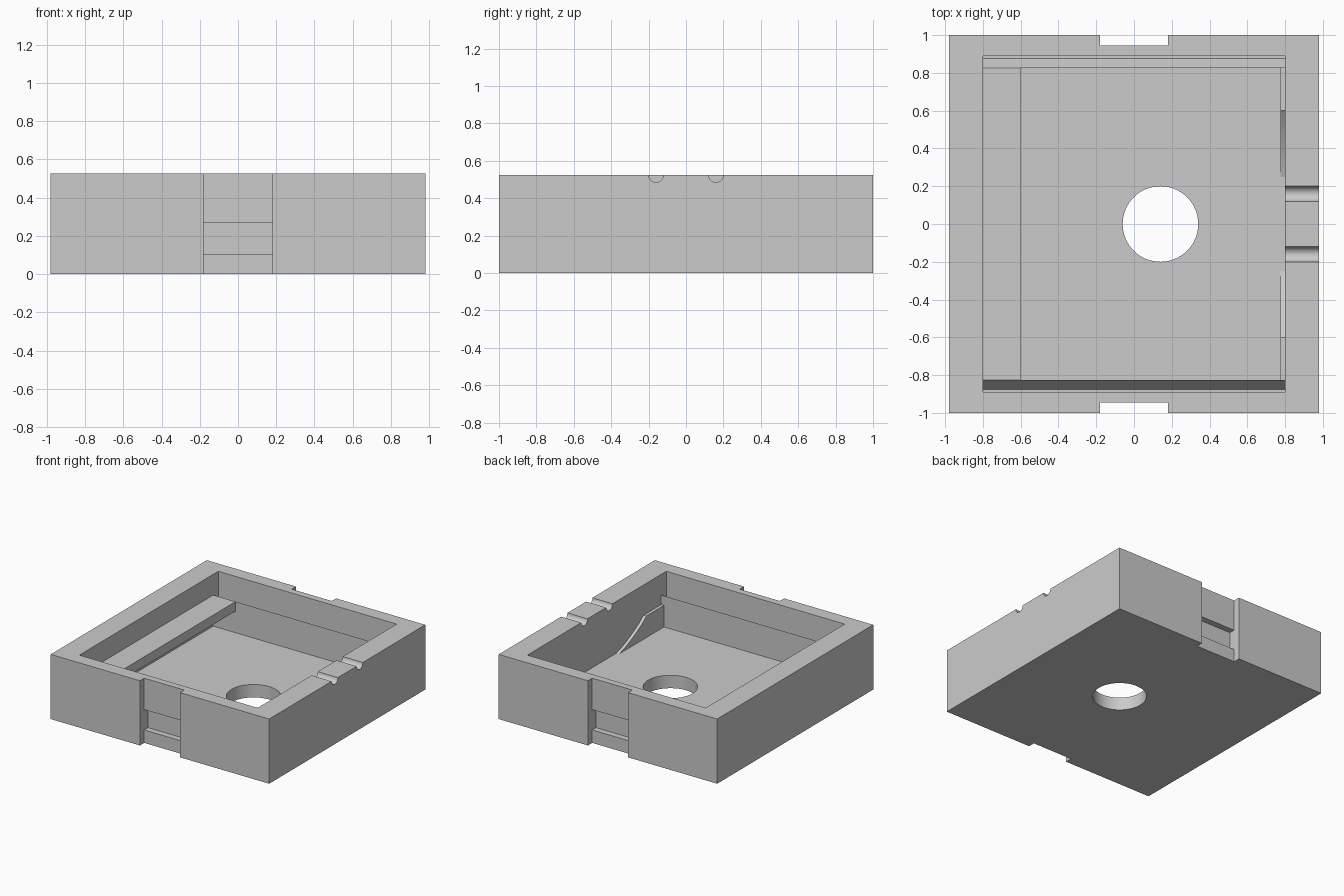
import bpy, bmesh, math
from mathutils import Matrix

cube = bpy.data.objects.get("Cube")
if cube:
    bpy.data.objects.remove(cube, do_unlink=True)

HEIGHT, FLOOR, LEDGE, UNDER = 0.525, 0.105, 0.357, 0.28
IN_X, IN_Y, RIDGE = 0.80, 0.89, 0.825

grey = bpy.data.materials.new("plain_grey")
grey.use_nodes = True
colour = (0.6, 0.6, 0.6, 1)
grey.diffuse_color = colour
grey.node_tree.nodes["Principled BSDF"].inputs["Base Color"].default_value = colour


def finish(name, bm):
    bmesh.ops.recalc_face_normals(bm, faces=bm.faces)
    mesh = bpy.data.meshes.new(name)
    bm.to_mesh(mesh)
    bm.free()
    mesh.materials.append(grey)
    obj = bpy.data.objects.new(name, mesh)
    bpy.context.collection.objects.link(obj)
    return obj


def extrude_yz(name, profile, x0, x1):
    """Sweep a y-z profile from x0 to x1."""
    bm = bmesh.new()
    face = bm.faces.new([bm.verts.new((x0, y, z)) for y, z in profile])
    ext = bmesh.ops.extrude_face_region(bm, geom=[face])
    verts = [v for v in ext["geom"] if isinstance(v, bmesh.types.BMVert)]
    bmesh.ops.translate(bm, verts=verts, vec=(x1 - x0, 0, 0))
    return finish(name, bm)


def box(name, x0, x1, y0, y1, z0, z1):
    return extrude_yz(name, [(y0, z0), (y1, z0), (y1, z1), (y0, z1)], x0, x1)


def cylinder(name, centre, radius, depth, sides, rotation=Matrix.Identity(4)):
    bm = bmesh.new()
    bmesh.ops.create_cone(bm, cap_ends=True, segments=sides, radius1=radius,
                          radius2=radius, depth=depth,
                          matrix=Matrix.Translation(centre) @ rotation)
    return finish(name, bm)


# Tray block with its cavity, drain hole, end notches and wire grooves
tray = box("tray_body", -0.98, 0.98, -1, 1, 0, HEIGHT)
cutters = [box("cavity_cutter", -IN_X, IN_X, -IN_Y, IN_Y, FLOOR, 1),
           cylinder("hole_cutter", (0.14, 0, 0), 0.2, 0.6, 64)]
for s in (-1, 1):
    cutters.append(box("notch_cutter", -0.18, 0.18, *sorted((s * 0.945, s * 1.1)), -0.1, 1))
    cutters.append(box("latch_cutter", -0.18, 0.18, *sorted((s * 0.896, s * 1.1)), FLOOR, 0.27))
    cutters.append(cylinder("groove_cutter", (0.9, s * 0.16, HEIGHT), 0.04, 0.4, 32,
                            Matrix.Rotation(math.pi / 2, 4, "Y")))

bpy.context.view_layer.objects.active = tray
for cutter in cutters:
    mod = tray.modifiers.new("cut", "BOOLEAN")
    mod.operation, mod.solver, mod.object = "DIFFERENCE", "EXACT", cutter
    bpy.ops.object.modifier_apply(modifier=mod.name)
    bpy.data.objects.remove(cutter, do_unlink=True)

# Ledges along the end walls, tops falling towards the wall, and curved side ribs
ribs = []
for s, side in ((-1, "front"), (1, "back")):
    ledge = [(RIDGE, FLOOR), (RIDGE, LEDGE), (0.877, UNDER), (IN_Y, UNDER), (IN_Y, FLOOR)]
    extrude_yz(side + "_ledge", [(s * y, z) for y, z in ledge], -IN_X, IN_X)
    rib = [(0.25, FLOOR), (0.33, 0.13), (0.4, 0.16), (0.47, 0.195), (0.54, 0.235),
           (0.6, UNDER), (RIDGE, UNDER), (RIDGE, FLOOR)]
    ribs.append(extrude_yz(side + "_rib", [(s * y, z) for y, z in rib], 0.775, IN_X))

# Raised shelf on one side
box("side_shelf", -IN_X, -0.6, -RIDGE, RIDGE, UNDER, LEDGE)

# Smooth only the round parts
for obj in [tray] + ribs:
    bpy.ops.object.select_all(action="DESELECT")
    obj.select_set(True)
    bpy.context.view_layer.objects.active = obj
    bpy.ops.object.shade_smooth_by_angle(angle=math.radians(20))
